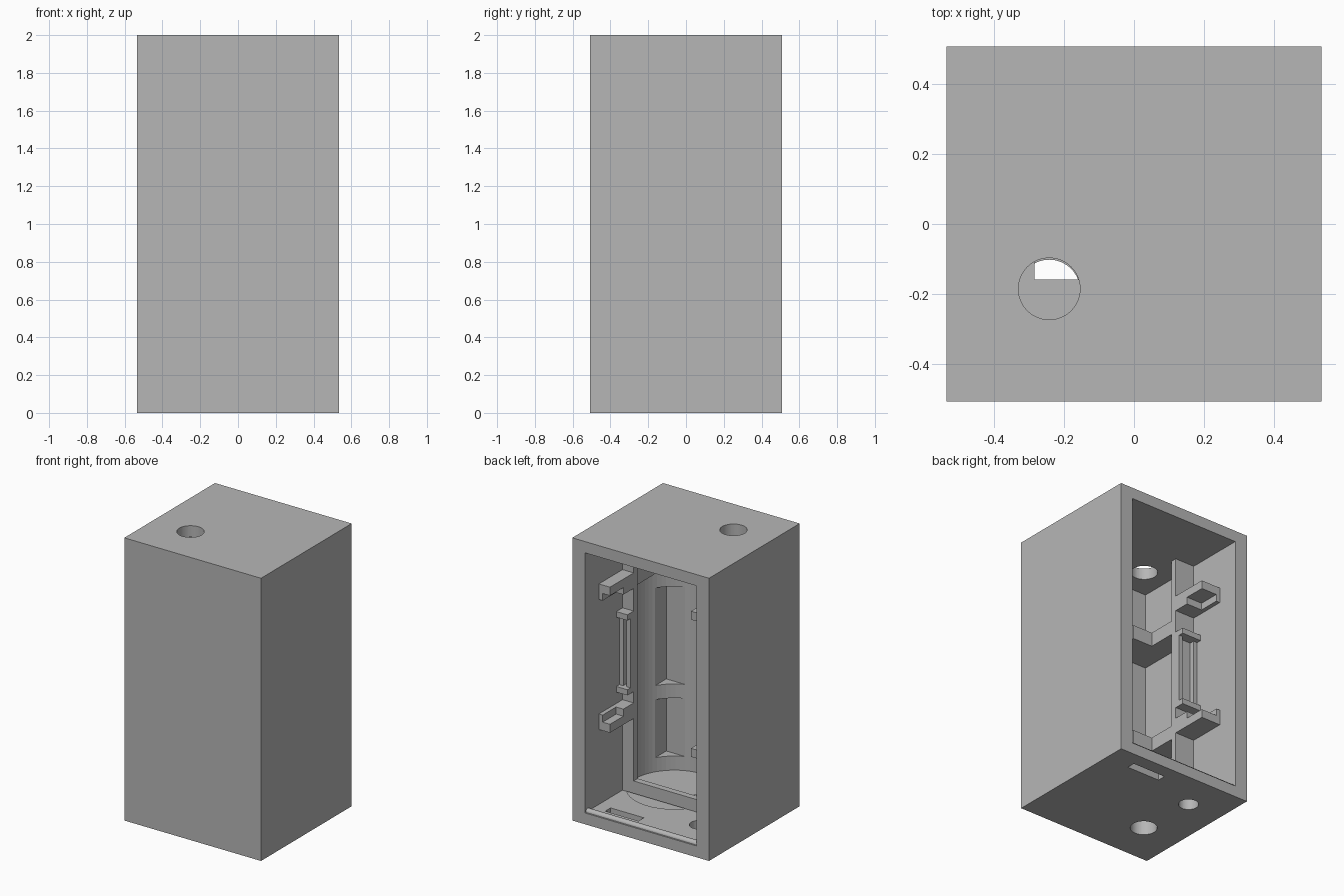
import bpy, bmesh, math

if "Cube" in bpy.data.objects:
    bpy.data.objects.remove(bpy.data.objects["Cube"])

grey = bpy.data.materials.new("plain_grey")
grey.diffuse_color = (0.47, 0.47, 0.47, 1)
grey.use_nodes = True
grey.node_tree.nodes["Principled BSDF"].inputs["Base Color"].default_value = grey.diffuse_color

# Main dimensions
X, Y, H = 0.535, 0.507, 2.0
IX, IY, FLOOR, CEIL = 0.437, -0.404, 0.08, 1.92
FRAME_Y0, FRAME_Y1 = 0.04, 0.085
SLOT_L, SLOT_R = -0.284, 0.35


def finish(name, bm):
    mesh = bpy.data.meshes.new(name)
    bm.to_mesh(mesh)
    bm.free()
    mesh.materials.append(grey)
    ob = bpy.data.objects.new(name, mesh)
    bpy.context.collection.objects.link(ob)
    return ob


def add_box(bm, x, y, z):
    vs = bmesh.ops.create_cube(bm, size=1)["verts"]
    for v in vs:
        v.co = [a + (b - a) * (c + 0.5) for (a, b), c in zip((x, y, z), v.co)]


def boxes(name, *specs):
    bm = bmesh.new()
    for s in specs:
        add_box(bm, *s)
    return finish(name, bm)


def cylinder(name, x, y, r, z0, z1, n=64):
    bm = bmesh.new()
    vs = bmesh.ops.create_cone(bm, cap_ends=True, segments=n, radius1=r,
                               radius2=r, depth=z1 - z0)["verts"]
    bmesh.ops.translate(bm, verts=vs, vec=(x, y, (z0 + z1) / 2))
    return finish(name, bm)


def cut(ob, *cutters):
    for c in cutters:
        m = ob.modifiers.new("cut", "BOOLEAN")
        m.operation, m.solver, m.object = "DIFFERENCE", "EXACT", c
        c.hide_render = True
        c.hide_viewport = True


def smooth(ob):
    bpy.ops.object.select_all(action="DESELECT")
    bpy.context.view_layer.objects.active = ob
    ob.select_set(True)
    bpy.ops.object.shade_smooth_by_angle(angle=math.radians(30))


# Cutters
cavity = boxes("cavity_cutter", ((-IX, IX), (IY, 0.7), (FLOOR, CEIL)))
bore = cylinder("bore_cutter", 0.175, -0.12, 0.307, 0.07, 1.47)
wire_hole = cylinder("wire_hole_cutter", -0.242, -0.185, 0.088, 1.8, 2.2)
base_hole = cylinder("base_hole_cutter", -0.242, -0.19, 0.088, -0.1, 0.3)
small_hole = cylinder("small_hole_cutter", -0.269, 0.232, 0.066, -0.1, 0.12)
port = boxes("port_cutter", ((0.085, 0.345), (0.35, 0.41), (-0.1, 0.12)))
notch = boxes("notch_cutter", ((SLOT_L, 0.6), (-0.158, 0.3), (0.3, 1.8)))

# Outer shell, open at the back
shell = boxes("case_shell", ((-X, X), (-Y, Y), (0, H)))
cut(shell, cavity, bore, wire_hole, base_hole, small_hole, port)

# Horizontal cell supports
for name, z0, z1 in (("base_support", FLOOR, 0.17),
                     ("middle_support", 0.58, 0.68),
                     ("top_support", 1.37, 1.47)):
    plate = boxes(name, ((-IX, IX), (IY, FRAME_Y0), (z0, z1)))
    cut(plate, bore)
    cut(plate, base_hole if name == "base_support" else notch)

# Divider frame: two uprights and a low sill
boxes("divider_frame",
      ((-IX, SLOT_L), (FRAME_Y0, FRAME_Y1), (FLOOR, CEIL)),
      ((SLOT_R, IX), (FRAME_Y0, FRAME_Y1), (FLOOR, CEIL)),
      ((SLOT_L, SLOT_R), (FRAME_Y0, FRAME_Y1), (FLOOR, 0.168)))

# Board clips and contact brackets on both side walls
for side, x in (("right", (SLOT_R, IX)), ("left", (-IX, SLOT_L))):
    inner = (x[0], x[0] + 0.03) if side == "right" else (x[1] - 0.03, x[1])
    outer = (x[1] - 0.03, x[1]) if side == "right" else (x[0], x[0] + 0.03)
    boxes(side + "_upper_clip",
          (x, (FRAME_Y1, 0.35), (1.58, 1.64)),
          (x, (FRAME_Y1, 0.2), (1.53, 1.58)),
          (outer, (0.2, 0.35), (1.53, 1.58)))
    boxes(side + "_lower_clip",
          (x, (FRAME_Y1, 0.35), (0.61, 0.67)),
          (x, (FRAME_Y1, 0.2), (0.67, 0.72)),
          (outer, (0.2, 0.35), (0.67, 0.72)))
    boxes(side + "_bracket",
          (x, (FRAME_Y1, 0.155), (1.33, 1.37)),
          (x, (FRAME_Y1, 0.155), (0.80, 0.84)),
          (inner, (FRAME_Y1, 0.12), (0.84, 1.33)),
          (outer, (FRAME_Y1, 0.12), (0.84, 1.33)))

# Rounded snap ridge along the opening's lower edge
ridge = cylinder("snap_ridge", 0, 0, 0.022, -IX, IX, 24)
ridge.rotation_euler = (0, math.pi / 2, 0)
ridge.location = (0, 0.475, FLOOR)

for ob in list(bpy.context.scene.objects):
    if not ob.hide_render:
        smooth(ob)
